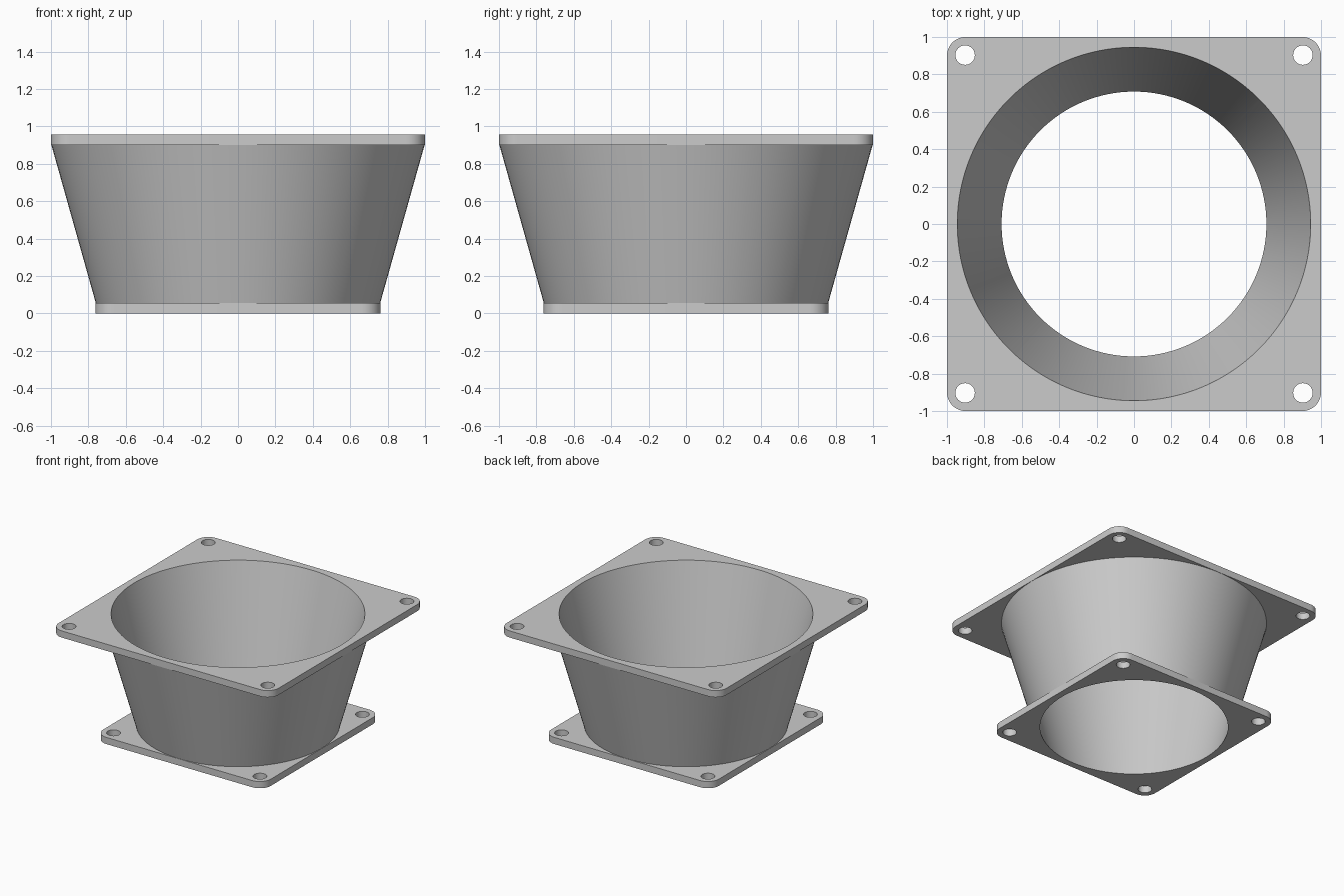
import bpy
import bmesh
import math

if "Cube" in bpy.data.objects:
    bpy.data.objects.remove(bpy.data.objects["Cube"], do_unlink=True)

HEIGHT, THICK, SEGMENTS = 0.957, 0.055, 128
TOP_HALF, LOW_HALF = 1.0, 0.762
TOP_BORE, LOW_BORE = 0.945, 0.708
CORNER, INSET, HOLE = 0.1, 0.097, 0.052

grey = bpy.data.materials.new("light grey plastic")
grey.use_nodes = True
colour = (0.6, 0.6, 0.6, 1)
grey.diffuse_color = colour
grey.node_tree.nodes["Principled BSDF"].inputs["Base Color"].default_value = colour


def finish(bm, name):
    bmesh.ops.recalc_face_normals(bm, faces=bm.faces)
    mesh = bpy.data.meshes.new(name)
    bm.to_mesh(mesh)
    bm.free()
    mesh.materials.append(grey)
    obj = bpy.data.objects.new(name, mesh)
    bpy.context.collection.objects.link(obj)
    return obj


def plate(name, half, z):
    """Square flange with rounded corners, standing on z."""
    bm = bmesh.new()
    bmesh.ops.create_cube(bm, size=1)
    for v in bm.verts:
        v.co = (v.co.x * 2 * half, v.co.y * 2 * half, z + (v.co.z + 0.5) * THICK)
    upright = [e for e in bm.edges if abs(e.verts[0].co.z - e.verts[1].co.z) > THICK / 2]
    bmesh.ops.bevel(bm, geom=upright, offset=CORNER, segments=12, profile=0.5, affect='EDGES')
    return finish(bm, name)


def lathe(name, profile, x=0, y=0, sides=SEGMENTS):
    """Closed solid of revolution from (radius, z) pairs, bottom to top."""
    bm = bmesh.new()
    rings = []
    for r, z in profile:
        angles = [math.tau * i / sides for i in range(sides)]
        rings.append([bm.verts.new((x + r * math.cos(a), y + r * math.sin(a), z)) for a in angles])
    for low, high in zip(rings, rings[1:]):
        for i in range(sides):
            j = (i + 1) % sides
            bm.faces.new((low[i], low[j], high[j], high[i]))
    bm.faces.new(rings[0][::-1])
    bm.faces.new(rings[-1])
    return finish(bm, name)


def combine(target, tool, operation):
    mod = target.modifiers.new(operation.lower(), 'BOOLEAN')
    mod.operation, mod.solver, mod.object = operation, 'EXACT', tool
    bpy.context.view_layer.objects.active = target
    bpy.ops.object.modifier_apply(modifier=mod.name)
    bpy.data.objects.remove(tool, do_unlink=True)


# Tapered duct wall, its ends sunk into the two flanges
top_z = HEIGHT - THICK
duct = lathe("flanged_duct", [(LOW_HALF - 0.002, THICK / 2), (LOW_HALF - 0.002, THICK),
                              (TOP_HALF - 0.002, top_z), (TOP_HALF - 0.002, top_z + THICK / 2)])

# Square flanges
combine(duct, plate("lower_flange", LOW_HALF, 0), 'UNION')
combine(duct, plate("upper_flange", TOP_HALF, top_z), 'UNION')

# Conical bore through the full height
over = 0.1
slope = (TOP_BORE - LOW_BORE) / HEIGHT
combine(duct, lathe("bore", [(LOW_BORE - slope * over, -over),
                             (TOP_BORE + slope * over, HEIGHT + over)]), 'DIFFERENCE')

# Screw holes in the flange corners
for half, z in ((LOW_HALF, 0), (TOP_HALF, top_z)):
    for sx in (-1, 1):
        for sy in (-1, 1):
            p = half - INSET
            combine(duct, lathe("screw_hole", [(HOLE, z - 0.02), (HOLE, z + THICK + 0.02)],
                                sx * p, sy * p, 32), 'DIFFERENCE')

# Smooth round walls, crisp rims
bpy.ops.object.select_all(action='DESELECT')
duct.select_set(True)
bpy.context.view_layer.objects.active = duct
bpy.ops.object.shade_smooth_by_angle(angle=math.radians(14))
